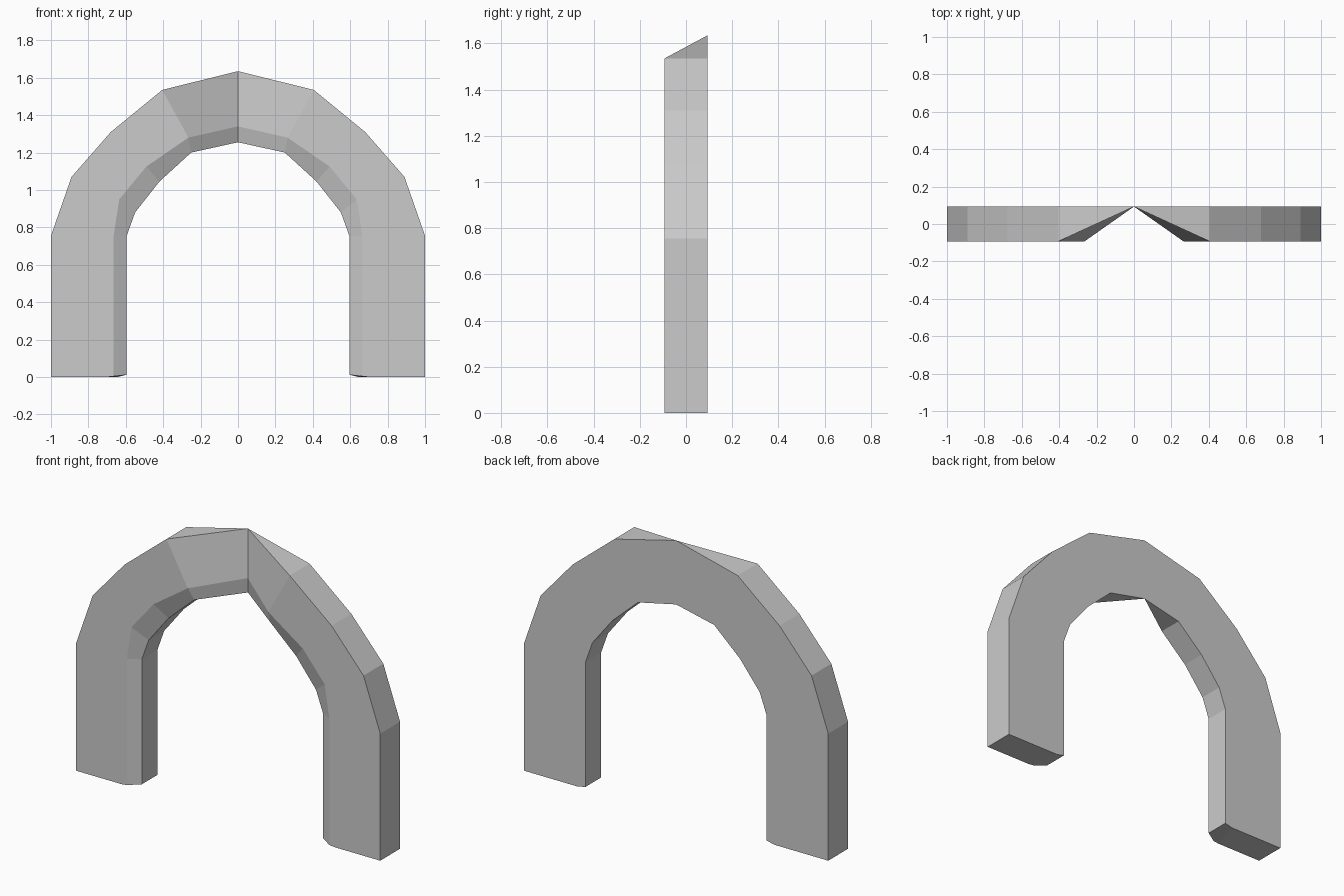
import bpy
import bmesh

if "Cube" in bpy.data.objects:
    bpy.data.objects.remove(bpy.data.objects["Cube"])

D = 0.093       # half depth, front is at -D
CH = -0.053     # depth at which the inner chamfer ends

# Half-arch outlines (x, z): outer edge, front inner edge, inner wall edge
outer = [(1, 0), (1, 0.755), (0.89, 1.07), (0.68, 1.31), (0.405, 1.535), (0, 1.635)]
lip = [(0.665, 0.004), (0.665, 0.755), (0.635, 0.95), (0.49, 1.125), (0.265, 1.28), (0, 1.34)]
inner = [(0.595, 0.012), (0.595, 0.755), (0.55, 0.88), (0.42, 1.045), (0.25, 1.2), (0, 1.255)]

bm = bmesh.new()
rings = []
for i, (o, l, n) in enumerate(zip(outer, lip, inner)):
    # the front pinches back to the rear plane at the crown
    front, cham = (-D, CH) if i < 5 else (D, D)
    section = [(o, D), (o, front), (l, front), (n, cham), (n, D)]
    rings.append([bm.verts.new((p[0], y, p[1])) for p, y in section])

# Points where the foot starts to lift towards the inside
foot_front = bm.verts.new((0.70, -D, 0))
foot_back = bm.verts.new((0.645, D, 0))

# Skin between neighbouring sections
for i, (a, b) in enumerate(zip(rings, rings[1:])):
    for k in range(5):
        j = (k + 1) % 5
        face = [a[k], a[j], b[j], b[k]]
        if i == 0 and k == 1:
            face.insert(1, foot_front)
        if i == 0 and k == 4:
            face.insert(1, foot_back)
        bm.faces.new(face)

# Foot underside: flat part and lifted inner part
A, B, C, E, F = rings[0]
bm.faces.new([B, A, foot_back, foot_front])
bm.faces.new([foot_front, foot_back, F, E, C])

bmesh.ops.remove_doubles(bm, verts=bm.verts[:], dist=0.0005)
bmesh.ops.recalc_face_normals(bm, faces=bm.faces[:])
mesh = bpy.data.meshes.new("arch")
bm.to_mesh(mesh)
bm.free()

# Whole arch by mirroring the half
arch = bpy.data.objects.new("arch", mesh)
bpy.context.collection.objects.link(arch)
mirror = arch.modifiers.new("mirror", 'MIRROR')
mirror.use_axis[0] = True
mirror.use_clip = True
